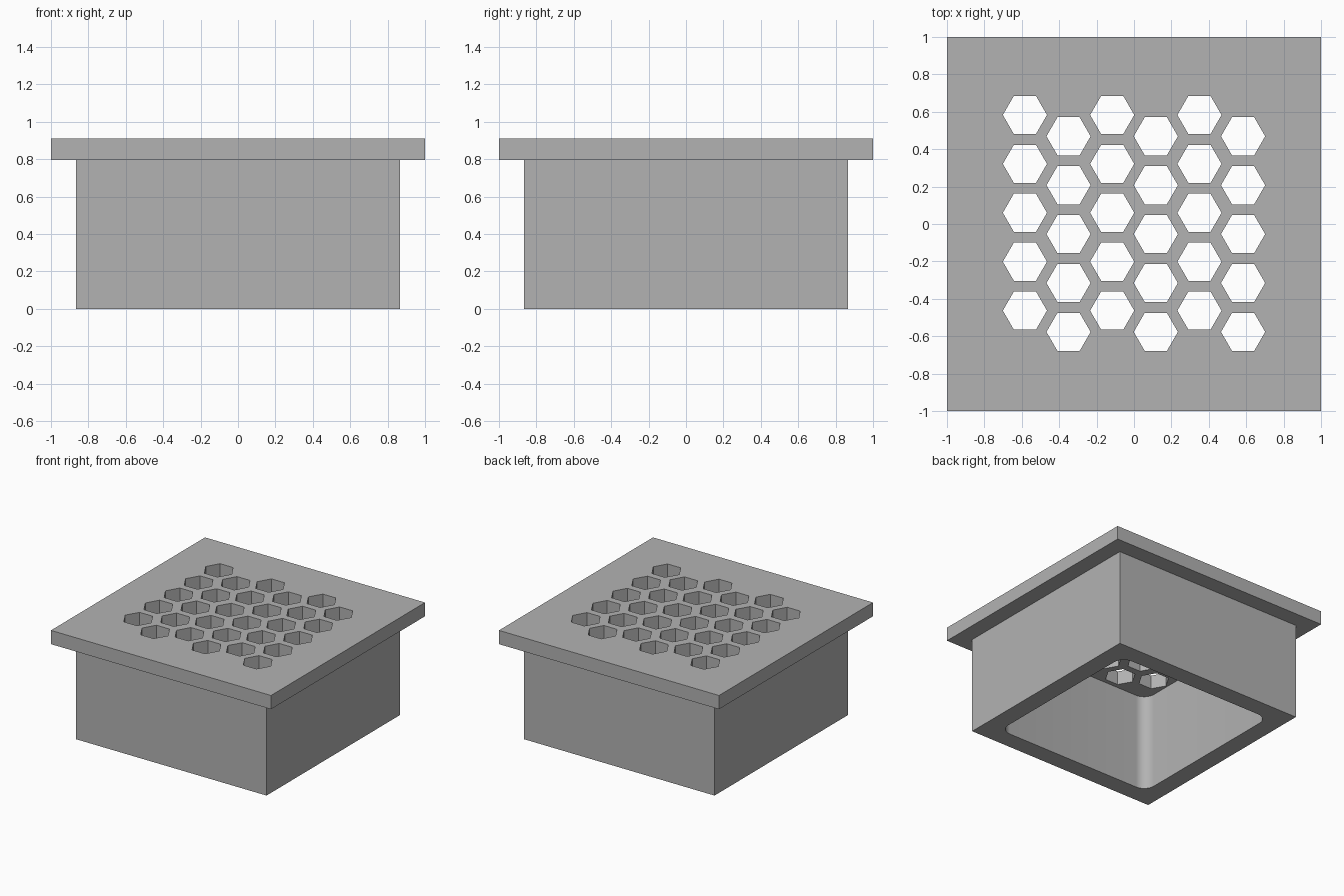
import bpy
import bmesh
from math import cos, sin, pi

cube = bpy.data.objects.get("Cube")
if cube:
    bpy.data.objects.remove(cube, do_unlink=True)

HEIGHT, LEDGE = 0.91, 0.797
SLEEVE, CAVITY, CORNER = 0.865, 0.715, 0.095
HEX_RADIUS, COLUMN_STEP, ROW_STEP = 0.118, 0.2333, 0.2615
COLUMNS, ROWS = 6, 5

grey = bpy.data.materials.new("plain grey")
grey.use_nodes = True
colour = (0.45, 0.45, 0.45, 1)
grey.diffuse_color = colour
grey.node_tree.nodes["Principled BSDF"].inputs["Base Color"].default_value = colour


def prisms(name, outlines, bottom, top):
    """One object holding an upright prism for each outline."""
    bm = bmesh.new()
    for outline in outlines:
        base = bm.faces.new([bm.verts.new((x, y, bottom)) for x, y in outline])
        walls = bmesh.ops.extrude_face_region(bm, geom=[base])
        moved = [v for v in walls["geom"] if isinstance(v, bmesh.types.BMVert)]
        bmesh.ops.translate(bm, verts=moved, vec=(0, 0, top - bottom))
    bmesh.ops.recalc_face_normals(bm, faces=bm.faces)
    mesh = bpy.data.meshes.new(name)
    bm.to_mesh(mesh)
    bm.free()
    mesh.materials.append(grey)
    obj = bpy.data.objects.new(name, mesh)
    bpy.context.collection.objects.link(obj)
    return obj


def square(half):
    return [(-half, -half), (half, -half), (half, half), (-half, half)]


def rounded_square(half, radius, steps=10):
    points = []
    for quarter, (sx, sy) in enumerate([(1, 1), (-1, 1), (-1, -1), (1, -1)]):
        for i in range(steps + 1):
            a = (quarter + i / steps) * pi / 2
            points.append((sx * (half - radius) + radius * cos(a),
                           sy * (half - radius) + radius * sin(a)))
    return points


def hexagon(cx, cy):
    return [(cx + HEX_RADIUS * cos(i * pi / 3), cy + HEX_RADIUS * sin(i * pi / 3))
            for i in range(6)]


def cut(target, cutter):
    cutter.hide_render = True
    mod = target.modifiers.new("cut", "BOOLEAN")
    mod.operation = "DIFFERENCE"
    mod.solver = "EXACT"
    mod.object = cutter
    bpy.context.view_layer.objects.active = target
    bpy.ops.object.modifier_apply(modifier=mod.name)
    bpy.data.objects.remove(cutter, do_unlink=True)


# Top plate with staggered columns of hexagonal holes
plate = prisms("grille_plate", [square(1)], LEDGE, HEIGHT)
holes = []
for col in range(COLUMNS):
    x = (col - (COLUMNS - 1) / 2) * COLUMN_STEP
    first = 0.583 if col % 2 == 0 else 0.469
    holes += [hexagon(x, first - row * ROW_STEP) for row in range(ROWS)]
cut(plate, prisms("hole_cutter", holes, LEDGE - 0.1, HEIGHT + 0.1))

# Square sleeve, hollow and open below, with rounded inner corners
sleeve = prisms("sleeve", [square(SLEEVE)], 0, LEDGE)
cut(sleeve, prisms("cavity_cutter", [rounded_square(CAVITY, CORNER)], -0.1, HEIGHT))

# Smooth the inner corners and keep every other edge sharp
bpy.ops.object.select_all(action="DESELECT")
sleeve.select_set(True)
bpy.context.view_layer.objects.active = sleeve
bpy.ops.object.shade_smooth_by_angle(angle=pi / 6)
